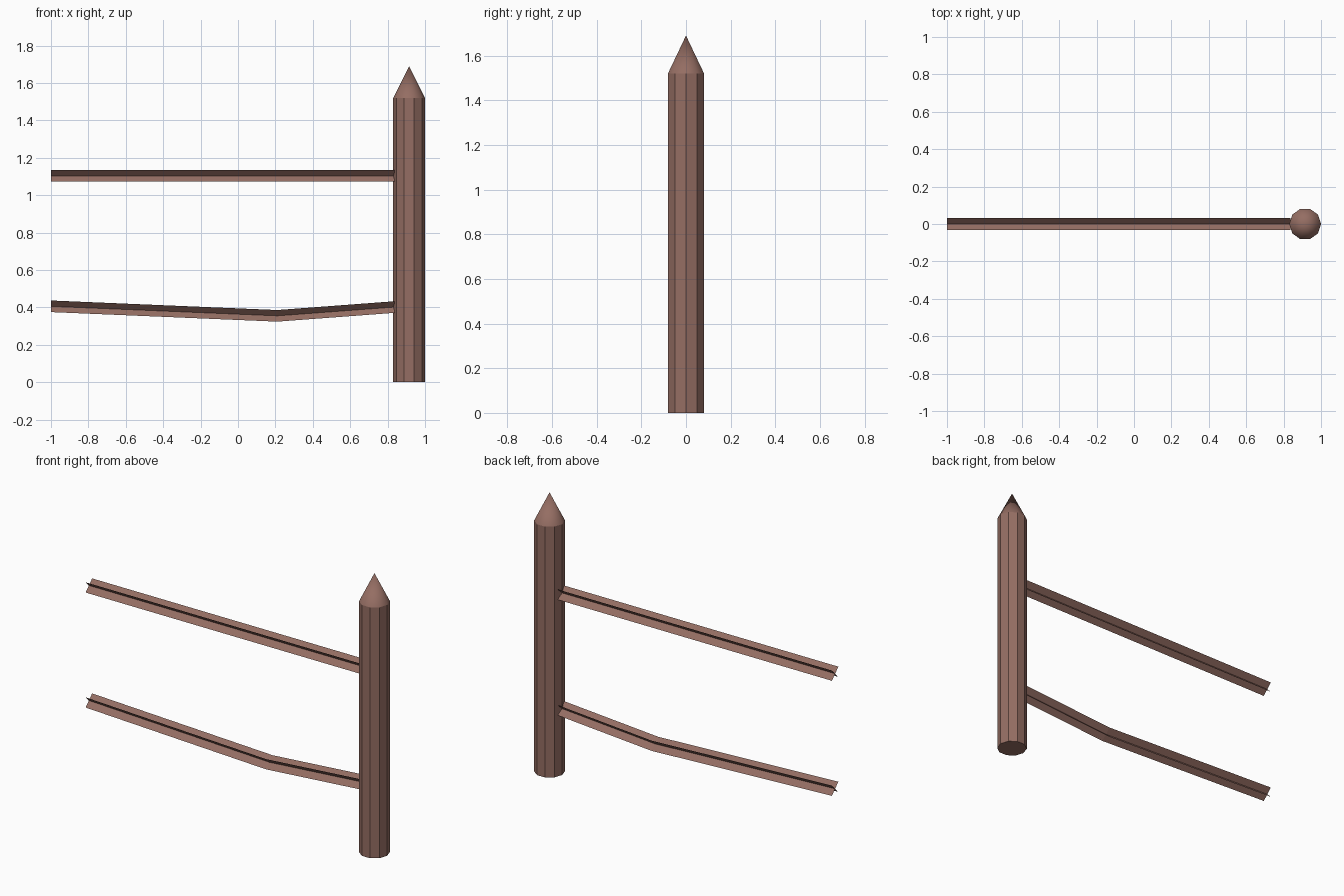
import bpy, bmesh, math

if "Cube" in bpy.data.objects:
    bpy.data.objects.remove(bpy.data.objects["Cube"])

wood = bpy.data.materials.new("brown_wood")
wood.diffuse_color = (0.30, 0.155, 0.125, 1)
wood.use_nodes = True
wood.node_tree.nodes["Principled BSDF"].inputs["Base Color"].default_value = wood.diffuse_color

R, SIDES, PX = 0.085, 10, 0.915


def finish(name, bm):
    mesh = bpy.data.meshes.new(name)
    bm.to_mesh(mesh)
    bm.free()
    mesh.materials.append(wood)
    ob = bpy.data.objects.new(name, mesh)
    bpy.context.collection.objects.link(ob)
    return ob


def ring(bm, z):
    return [bm.verts.new((PX + R * math.cos(2 * math.pi * i / SIDES),
                          R * math.sin(2 * math.pi * i / SIDES), z))
            for i in range(SIDES)]


# Ten-sided post with a flat bottom and a smooth pointed tip
bm = bmesh.new()
low, high = ring(bm, 0), ring(bm, 1.52)
apex = bm.verts.new((PX, 0, 1.69))
bm.faces.new(low[::-1])
for i in range(SIDES):
    j = (i + 1) % SIDES
    bm.faces.new((low[i], low[j], high[j], high[i]))
    bm.faces.new((high[i], high[j], apex)).smooth = True
    bm.edges.get((high[i], high[j])).smooth = False
finish("post", bm)


# Rails: two crossed diagonal strips following a path of (x, z) points
def rail(name, path, h=0.031):
    bm = bmesh.new()
    for s in (1, -1):
        pairs = [(bm.verts.new((x, -s * h, z - h)), bm.verts.new((x, s * h, z + h)))
                 for x, z in path]
        for (a, b), (c, d) in zip(pairs, pairs[1:]):
            bm.faces.new((a, c, d, b))
    return finish(name, bm)


rail("upper_rail", [(-1, 1.103), (0.837, 1.103)])
rail("lower_rail", [(-1, 0.406), (0.21, 0.355), (0.837, 0.402)])
